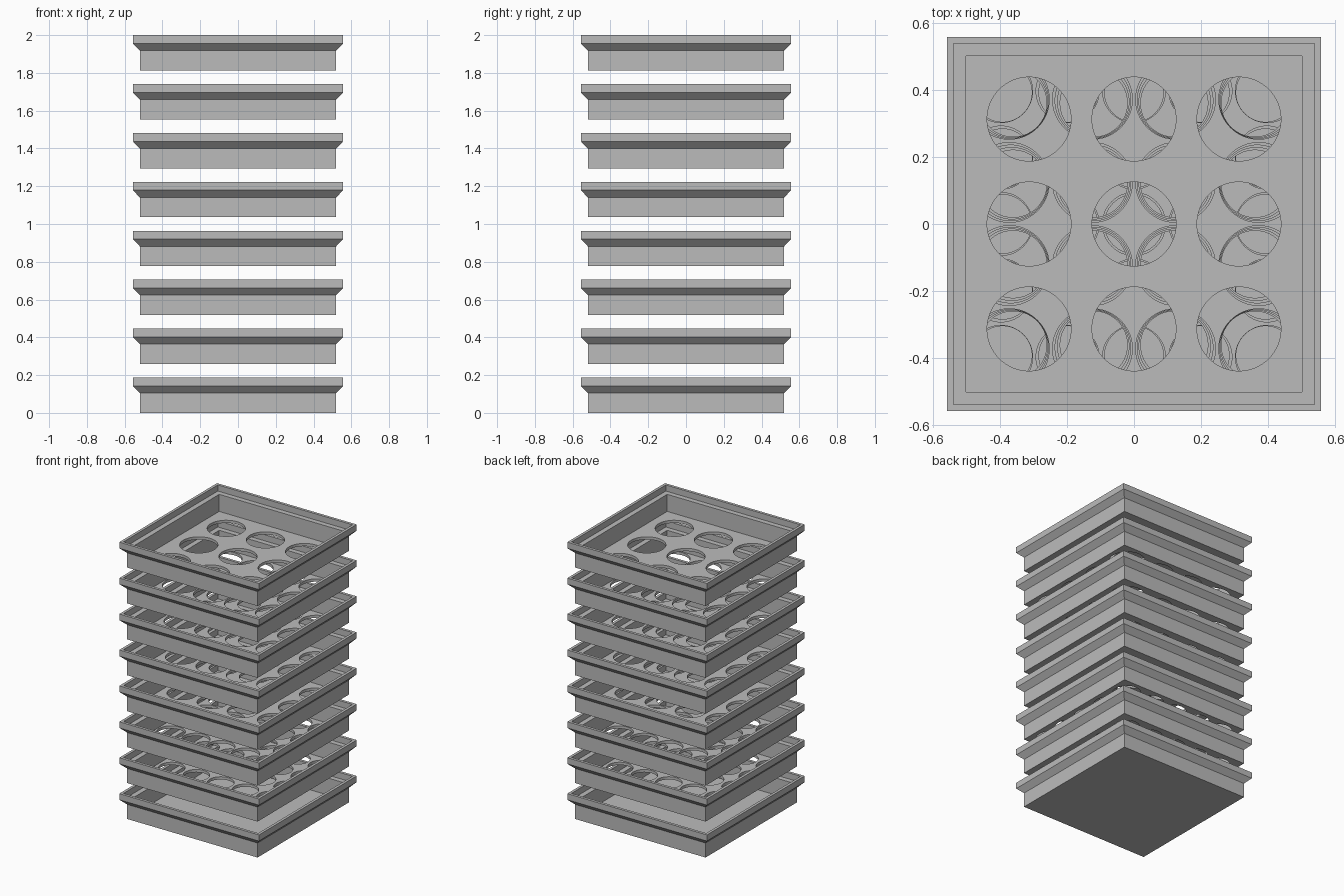
import bpy, bmesh
from mathutils import Matrix

old = bpy.data.objects.get("Cube")
if old:
    bpy.data.objects.remove(old, do_unlink=True)

TRAYS = 8
HEIGHT = 0.187
PITCH = (2 - HEIGHT) / (TRAYS - 1)
INNER = 0.5          # half width of the tray floor
FLOOR = 0.02

grey = bpy.data.materials.new("plain_grey")
grey.use_nodes = True
grey.diffuse_color = (0.5, 0.5, 0.5, 1)
grey.node_tree.nodes["Principled BSDF"].inputs["Base Color"].default_value = (0.5, 0.5, 0.5, 1)

# Half width and height, from the outer bottom edge over the rim to the floor
PROFILE = [(0.52, 0), (0.52, 0.105), (0.557, 0.143), (0.557, HEIGHT),
           (0.537, HEIGHT), (0.537, 0.143), (INNER, 0.143), (INNER, FLOOR)]


def make_object(name, bm, z):
    bmesh.ops.recalc_face_normals(bm, faces=bm.faces)
    mesh = bpy.data.meshes.new(name)
    bm.to_mesh(mesh)
    bm.free()
    obj = bpy.data.objects.new(name, mesh)
    obj.location.z = z
    bpy.context.collection.objects.link(obj)
    mesh.materials.append(grey)
    return obj


def make_tray(name, z):
    """Square tray with a flared rim and a stacking ledge."""
    bm = bmesh.new()
    rings = [[bm.verts.new((sx * r, sy * r, h))
              for sx, sy in ((-1, -1), (1, -1), (1, 1), (-1, 1))]
             for r, h in PROFILE]
    for a, b in zip(rings, rings[1:]):
        for i in range(4):
            j = (i + 1) % 4
            bm.faces.new((a[i], a[j], b[j], b[i]))
    bm.faces.new(rings[0])
    bm.faces.new(rings[-1])
    return make_object(name, bm, z)


def punch_holes(tray, diameter):
    """As many equal round holes as fit, with equal gaps between them."""
    count = 1
    while (count + 1) * diameter < 2 * INNER - 0.001:
        count += 1
    gap = (2 * INNER - count * diameter) / (count + 1)
    centres = [-INNER + gap + diameter / 2 + i * (gap + diameter) for i in range(count)]
    bm = bmesh.new()
    for x in centres:
        for y in centres:
            bmesh.ops.create_cone(bm, cap_ends=True, segments=64, depth=0.08,
                                  radius1=diameter / 2, radius2=diameter / 2,
                                  matrix=Matrix.Translation((x, y, FLOOR / 2)))
    cutter = make_object("hole_cutter", bm, tray.location.z)
    cutter.hide_render = True
    mod = tray.modifiers.new("holes", 'BOOLEAN')
    mod.operation = 'DIFFERENCE'
    mod.solver = 'EXACT'
    mod.object = cutter
    bpy.context.view_layer.objects.active = tray
    bpy.ops.object.modifier_apply(modifier=mod.name)
    bpy.data.objects.remove(cutter, do_unlink=True)


# Solid collecting tray at the bottom, sieves with growing holes above it
make_tray("bottom_tray", 0)
for level in range(1, TRAYS):
    sieve = make_tray(f"sieve_tray_{level}", level * PITCH)
    punch_holes(sieve, 0.25 - 0.0125 * (TRAYS - 1 - level))
